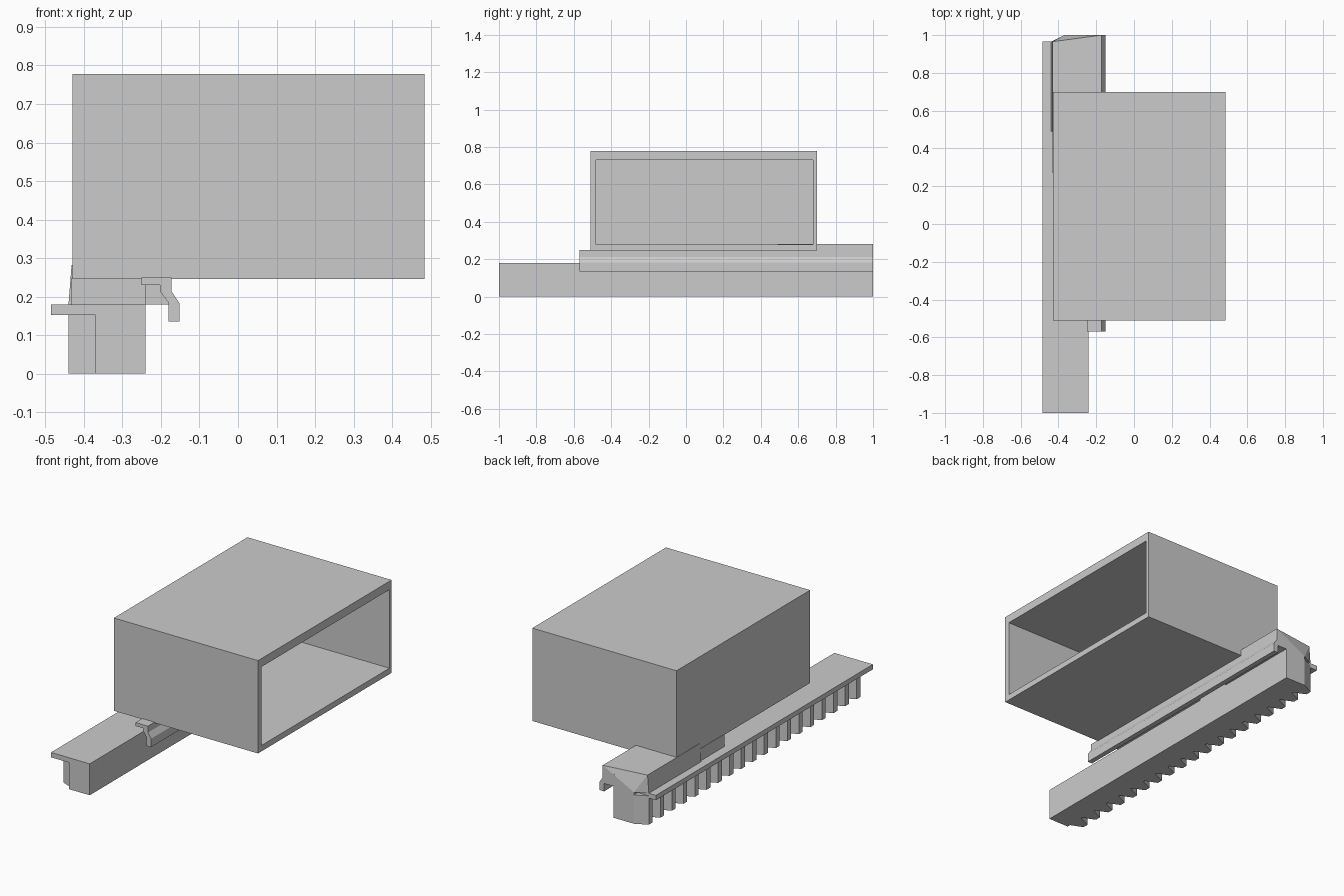
import bpy
import bmesh
from mathutils import Vector

cube = bpy.data.objects.get("Cube")
if cube:
    bpy.data.objects.remove(cube, do_unlink=True)

# One plain grey for everything
grey = bpy.data.materials.new("plain grey")
grey.use_nodes = True
COLOUR = (0.6, 0.6, 0.6, 1)
grey.diffuse_color = COLOUR
grey.node_tree.nodes["Principled BSDF"].inputs["Base Color"].default_value = COLOUR


def finish(name, bm):
    """Turn a bmesh into a flat-shaded grey object."""
    bmesh.ops.recalc_face_normals(bm, faces=bm.faces)
    mesh = bpy.data.meshes.new(name)
    bm.to_mesh(mesh)
    bm.free()
    mesh.materials.append(grey)
    obj = bpy.data.objects.new(name, mesh)
    bpy.context.collection.objects.link(obj)
    return obj


def loft(name, rings):
    """Skin a series of equal rings and cap both ends."""
    bm = bmesh.new()
    loops = [[bm.verts.new(p) for p in ring] for ring in rings]
    n = len(loops[0])
    for a, b in zip(loops, loops[1:]):
        for i in range(n):
            j = (i + 1) % n
            bm.faces.new((a[i], a[j], b[j], b[i]))
    bm.faces.new(loops[0])
    bm.faces.new(loops[-1])
    return finish(name, bm)


def rect_x(x, y0, y1, z0, z1):
    """Rectangle standing across the x axis."""
    return [(x, y0, z0), (x, y1, z0), (x, y1, z1), (x, y0, z1)]


def box(name, x0, x1, y0, y1, z0, z1):
    return loft(name, [rect_x(x, y0, y1, z0, z1) for x in (x0, x1)])


# Housing: a box open on its left side
outer = (-0.51, 0.70, 0.246, 0.778)
inner = (-0.48, 0.68, 0.28, 0.73)
loft("open_housing", [rect_x(-0.43, *outer), rect_x(0.484, *outer),
                      rect_x(0.484, *inner), rect_x(-0.40, *inner)])

# Toothed rail: outline seen from above, extruded upwards
ROOT, TIP, SIDE = -0.37, -0.44, -0.24
TEETH, TIP_WIDTH, FLANK = 19, 0.034, 0.03
FIRST, LAST = -0.95, 0.965
pitch = (LAST - FIRST - TIP_WIDTH) / (TEETH - 1)
outline = [(SIDE, 1), (SIDE, -1), (ROOT, -1)]
for i in range(TEETH):
    y = FIRST + i * pitch
    outline += [(ROOT, y - FLANK), (TIP, y), (TIP, y + TIP_WIDTH)]
    if i < TEETH - 1:
        outline.append((ROOT, y + TIP_WIDTH + FLANK))
outline.append((ROOT, 1))
loft("toothed_rail", [[(x, y, z) for x, y in outline] for z in (0, 0.165)])

# Flat plate covering the rail and overhanging the teeth
box("rail_top_plate", -0.485, SIDE, -1, LAST, 0.152, 0.18)
box("rail_top_end", ROOT, SIDE, LAST, 1, 0.152, 0.18)

# Bent clip strip running along the rail
profile = [(-0.25, 0.25), (-0.172, 0.25), (-0.172, 0.213), (-0.152, 0.183),
           (-0.152, 0.135), (-0.181, 0.135), (-0.181, 0.185),
           (-0.202, 0.213), (-0.202, 0.23), (-0.25, 0.23)]
loft("clip_strip", [[(x, y, z) for x, z in profile] for y in (-0.57, 1)])

# Support under the housing, along the toothed edge
box("support_block", -0.432, SIDE, 0.27, 0.6, 0.17, 0.25)

# Back block with a faceted, tapering end
corners = [(-0.432, 0.49, 0.282), (-0.172, 0.49, 0.282),
           (-0.432, LAST, 0.282), (-0.172, 1, 0.282),
           (-0.172, 0.49, 0.25), (-0.172, 1, 0.25),
           (-0.44, 0.49, 0.18), (-0.18, 0.49, 0.18),
           (-0.44, LAST, 0.18), (ROOT, 1, 0.18), (-0.18, 1, 0.18)]
bm = bmesh.new()
for c in corners:
    bm.verts.new(Vector(c))
bmesh.ops.convex_hull(bm, input=bm.verts)
finish("back_block", bm)
